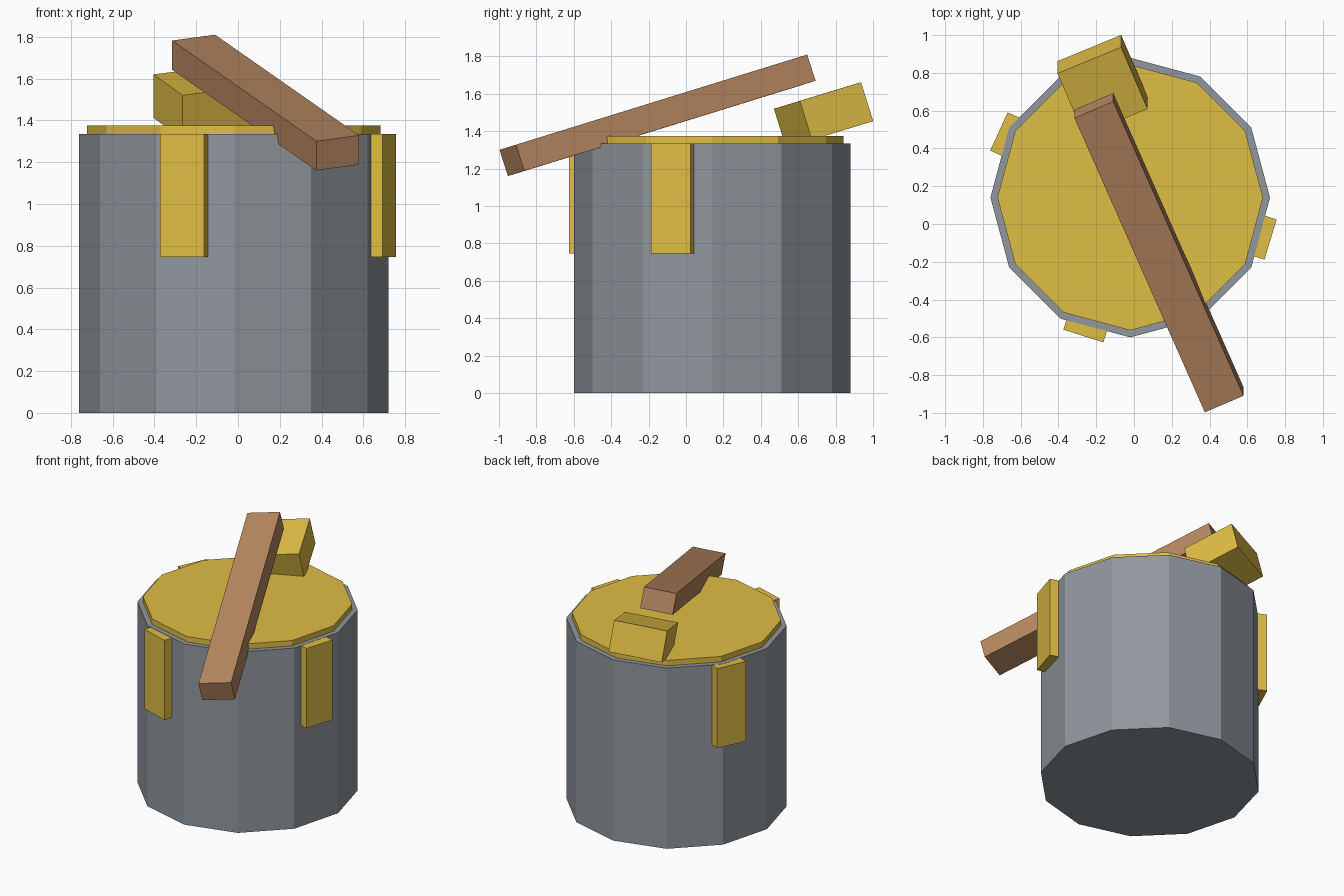
import bpy, bmesh
from math import cos, sin, radians
from mathutils import Matrix, Vector

if "Cube" in bpy.data.objects:
    bpy.data.objects.remove(bpy.data.objects["Cube"])


def material(name, rgb):
    m = bpy.data.materials.new(name)
    m.diffuse_color = (*rgb, 1)
    m.use_nodes = True
    m.node_tree.nodes["Principled BSDF"].inputs["Base Color"].default_value = m.diffuse_color
    return m


GREY = material("grey_metal", (0.28, 0.31, 0.34))
YELLOW = material("yellow", (0.74, 0.51, 0.06))
BROWN = material("brown_wood", (0.48, 0.25, 0.12))
CENTRE = Vector((-0.02, 0.14, 0))


def finish(name, bm, mat):
    bmesh.ops.recalc_face_normals(bm, faces=bm.faces)
    me = bpy.data.meshes.new(name)
    bm.to_mesh(me)
    bm.free()
    me.materials.append(mat)
    ob = bpy.data.objects.new(name, me)
    bpy.context.collection.objects.link(ob)
    return ob


def drum(name, radius, z0, z1, mat):
    """Twelve-sided prism with a corner pointing along +x."""
    bm = bmesh.new()
    ring = [bm.verts.new(CENTRE + Vector((radius * cos(radians(30 * i)),
                                          radius * sin(radians(30 * i)), z0)))
            for i in range(12)]
    face = bm.faces.new(ring)
    top = bmesh.ops.extrude_face_region(bm, geom=[face], use_keep_orig=True)["geom"]
    verts = [g for g in top if isinstance(g, bmesh.types.BMVert)]
    bmesh.ops.translate(bm, verts=verts, vec=(0, 0, z1 - z0))
    return finish(name, bm, mat)


def box(name, corner, a, b, c, mat):
    """Box spanned from a corner by three edge vectors."""
    a, b, c = Vector(a), Vector(b), Vector(c)
    mid = Vector(corner) + (a + b + c) / 2
    m = Matrix((a, b, c)).transposed().to_4x4()
    m.translation = mid
    bm = bmesh.new()
    bmesh.ops.create_cube(bm, size=1, matrix=m)
    return finish(name, bm, mat)


# Body and lid
drum("bucket_body", 0.74, 0, 1.335, GREY)
drum("lid", 0.703, 1.335, 1.375, YELLOW)

# Side plates: middle of outer face and facing angle
for name, x, y, angle in (("front_plate", -0.268, -0.593, 252.5),
                          ("right_plate", 0.723, -0.082, -17),
                          ("left_plate", -0.715, 0.49, 155.5)):
    n = Vector((cos(radians(angle)), sin(radians(angle)), 0))
    t = Vector((-n.y, n.x, 0)) * 0.222
    box(name, Vector((x, y, 0.745)) - t / 2, -n * 0.1, t, (0, 0, 0.589), YELLOW)

# Tilted stick and the block behind it
box("wooden_stick", (0.375, -0.997, 1.30), (-0.69, 1.557, 0.482),
    (0.205, 0.088, 0.028), (0, 0.045, -0.14), BROWN)
box("back_block", (-0.265, 0.47, 1.52), (-0.14, 0.327, 0.10),
    (0.337, 0.139, 0.042), (0, 0.065, -0.208), YELLOW)
